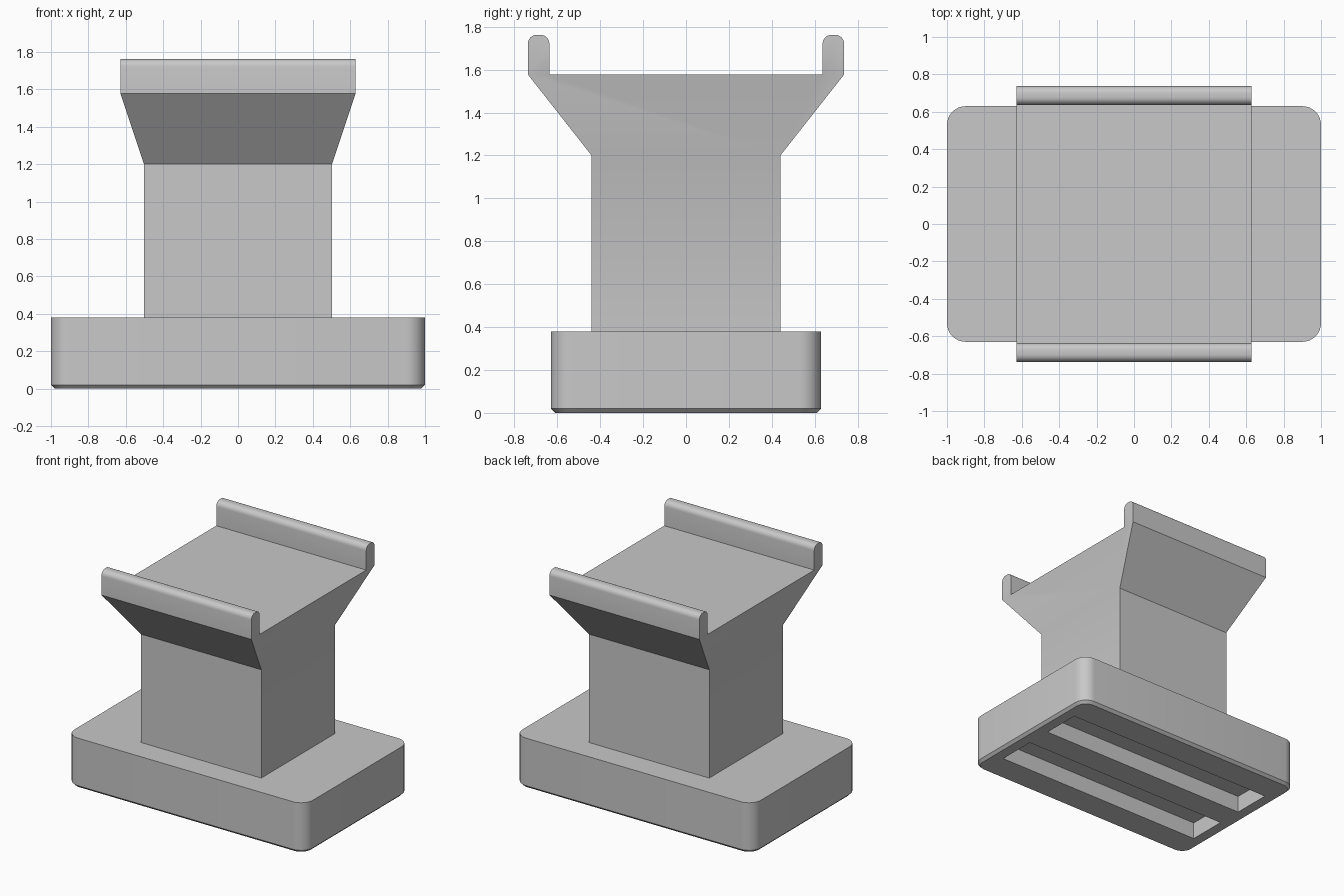
import bpy
import bmesh
import math
from mathutils import Vector

cube = bpy.data.objects.get("Cube")
if cube:
    bpy.data.objects.remove(cube, do_unlink=True)

grey = bpy.data.materials.new("plain grey")
grey.use_nodes = True
colour = (0.58, 0.58, 0.58, 1)
grey.diffuse_color = colour
grey.node_tree.nodes["Principled BSDF"].inputs["Base Color"].default_value = colour


def loft(bm, sections):
    """Closed stack of rectangles given as (half x, half y, z)."""
    rings = [[bm.verts.new((sx * hx, sy * hy, z))
              for sx, sy in ((-1, -1), (1, -1), (1, 1), (-1, 1))]
             for hx, hy, z in sections]
    bm.faces.new(rings[0][::-1])
    for low, high in zip(rings, rings[1:]):
        for i in range(4):
            j = (i + 1) % 4
            bm.faces.new((low[i], low[j], high[j], high[i]))
    bm.faces.new(rings[-1])


def level_faces(bm, z):
    bm.normal_update()
    return [f for f in bm.faces if all(abs(v.co.z - z) < 1e-4 for v in f.verts)]


def split_level(bm, z, axis, values):
    """Cut only the flat faces at height z, across the given axis."""
    for value in values:
        faces = level_faces(bm, z)
        geom = set(faces)
        for f in faces:
            geom.update(f.edges)
            geom.update(f.verts)
        normal = Vector((0, 0, 0))
        normal[axis] = 1
        bmesh.ops.bisect_plane(bm, geom=list(geom), dist=1e-5,
                               plane_co=normal * value, plane_no=normal)


def raise_faces(bm, faces, height):
    raised = bmesh.ops.extrude_discrete_faces(bm, faces=faces)["faces"]
    bmesh.ops.translate(bm, verts=list({v for f in raised for v in f.verts}),
                        vec=(0, 0, height))
    return raised


def finish(bm, name):
    bmesh.ops.recalc_face_normals(bm, faces=bm.faces[:])
    mesh = bpy.data.meshes.new(name)
    bm.to_mesh(mesh)
    bm.free()
    mesh.materials.append(grey)
    obj = bpy.data.objects.new(name, mesh)
    bpy.context.collection.objects.link(obj)
    bpy.ops.object.select_all(action='DESELECT')
    obj.select_set(True)
    bpy.context.view_layer.objects.active = obj
    bpy.ops.object.shade_smooth_by_angle(angle=math.radians(30))


# Base: rounded corners, chamfered underside, two long slots below
bm = bmesh.new()
loft(bm, [(1, 0.63, 0), (1, 0.63, 0.38)])
uprights = [e for e in bm.edges if abs(e.verts[0].co.z - e.verts[1].co.z) > 0.1]
bmesh.ops.bevel(bm, geom=uprights, offset=0.1, segments=8, profile=0.5, affect='EDGES')
rim = list(level_faces(bm, 0)[0].edges)
bmesh.ops.bevel(bm, geom=rim, offset=0.02, segments=1, affect='EDGES')
split_level(bm, 0, 1, (-0.4, -0.1, 0.1, 0.4))
split_level(bm, 0, 0, (-0.9, 0.9))
slots = []
for f in level_faces(bm, 0):
    c = f.calc_center_median()
    if abs(c.x) < 0.5 and 0.1 < abs(c.y) < 0.4:
        slots.append(f)
raise_faces(bm, slots, 0.13)
finish(bm, "base")

# Column flaring into a cradle with a rounded lip along front and back
bm = bmesh.new()
loft(bm, [(0.503, 0.44, 0.36), (0.503, 0.44, 1.2), (0.628, 0.737, 1.577)])
split_level(bm, 1.577, 1, (-0.637, 0.637))
strips = [f for f in level_faces(bm, 1.577) if abs(f.calc_center_median().y) > 0.5]
lips = raise_faces(bm, strips, 0.185)
crests = [e for f in lips for e in f.edges
          if abs(e.verts[0].co.x - e.verts[1].co.x) > 0.5]
bmesh.ops.bevel(bm, geom=crests, offset=0.04, segments=6, profile=0.5, affect='EDGES')
finish(bm, "column_and_cradle")
